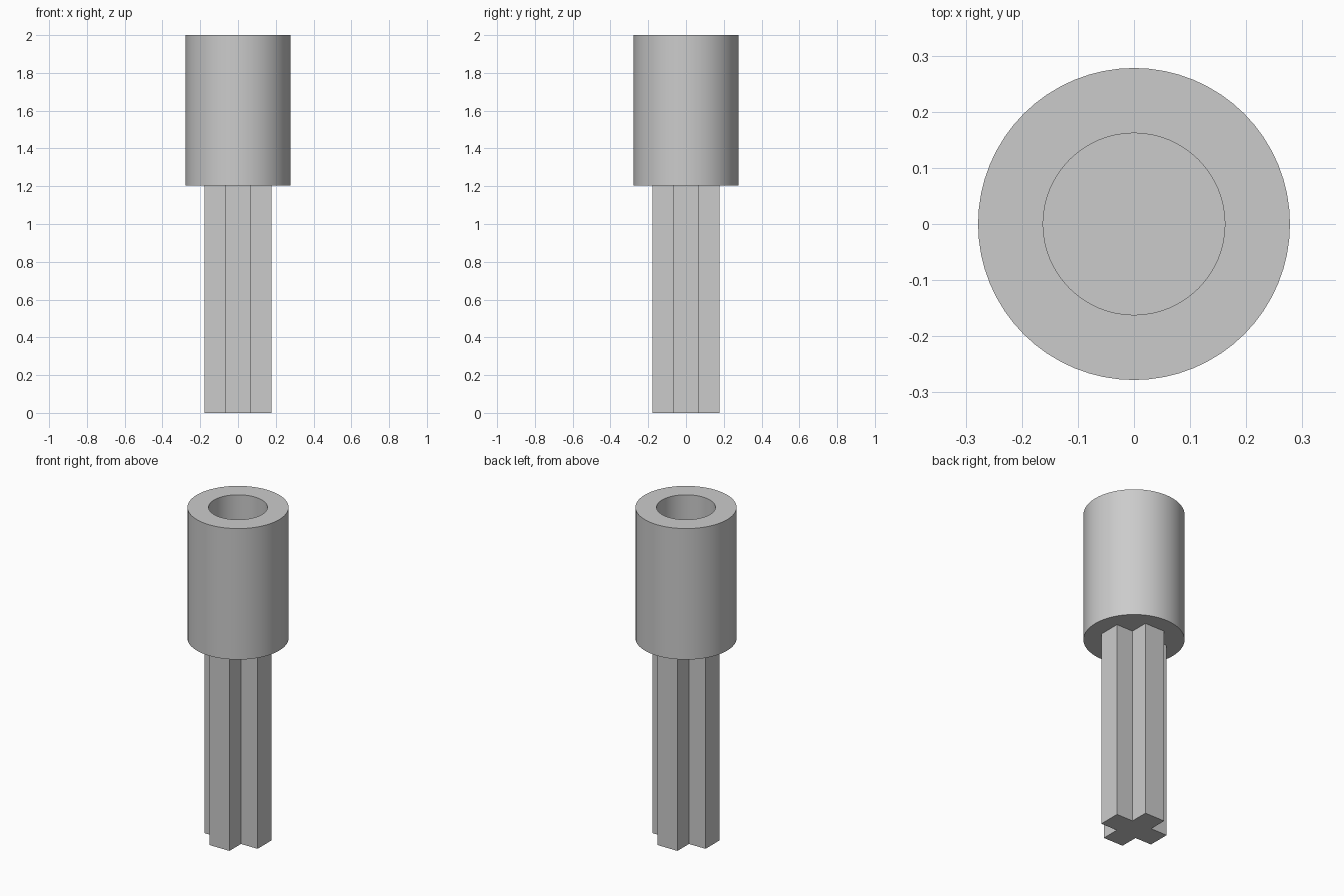
import bpy
import bmesh
import math

if "Cube" in bpy.data.objects:
    bpy.data.objects.remove(bpy.data.objects["Cube"], do_unlink=True)

COLLAR_BOTTOM, TOP = 1.205, 2.0
COLLAR_R, BORE_R, BORE_FLOOR = 0.278, 0.162, 1.4
ARM, HALF_WIDTH = 0.178, 0.067
SIDES = 64

grey = bpy.data.materials.new("light grey")
grey.use_nodes = True
colour = (0.6, 0.6, 0.6, 1.0)
grey.diffuse_color = colour
grey.node_tree.nodes["Principled BSDF"].inputs["Base Color"].default_value = colour


def add_object(name, bm):
    bmesh.ops.recalc_face_normals(bm, faces=bm.faces)
    mesh = bpy.data.meshes.new(name)
    bm.to_mesh(mesh)
    bm.free()
    mesh.materials.append(grey)
    obj = bpy.data.objects.new(name, mesh)
    bpy.context.collection.objects.link(obj)
    return obj


# Collar: a cup-shaped profile turned into rings, with a blind bore
bm = bmesh.new()
profile = [(COLLAR_R, COLLAR_BOTTOM), (COLLAR_R, TOP), (BORE_R, TOP), (BORE_R, BORE_FLOOR)]
rings = []
for r, z in profile:
    angles = [2 * math.pi * i / SIDES for i in range(SIDES)]
    rings.append([bm.verts.new((r * math.cos(a), r * math.sin(a), z)) for a in angles])
for low, high in zip(rings, rings[1:]):
    for i in range(SIDES):
        j = (i + 1) % SIDES
        bm.faces.new((low[i], low[j], high[j], high[i]))
bm.faces.new(rings[0])
bm.faces.new(rings[-1])
collar = add_object("collar", bm)
bpy.ops.object.select_all(action="DESELECT")
collar.select_set(True)
bpy.context.view_layer.objects.active = collar
bpy.ops.object.shade_smooth_by_angle(angle=math.radians(30))

# Shaft: one arm of the cross section turned four times, then extruded
bm = bmesh.new()
outline = []
for k in range(4):
    c, s = [(1, 0), (0, 1), (-1, 0), (0, -1)][k]
    for x, y in [(ARM, -HALF_WIDTH), (ARM, HALF_WIDTH), (HALF_WIDTH, HALF_WIDTH)]:
        outline.append(bm.verts.new((x * c - y * s, x * s + y * c, 0)))
base = bm.faces.new(outline)
extruded = bmesh.ops.extrude_face_region(bm, geom=[base], use_keep_orig=True)
top_verts = [v for v in extruded["geom"] if isinstance(v, bmesh.types.BMVert)]
bmesh.ops.translate(bm, verts=top_verts, vec=(0, 0, COLLAR_BOTTOM))
add_object("cross_shaft", bm)
